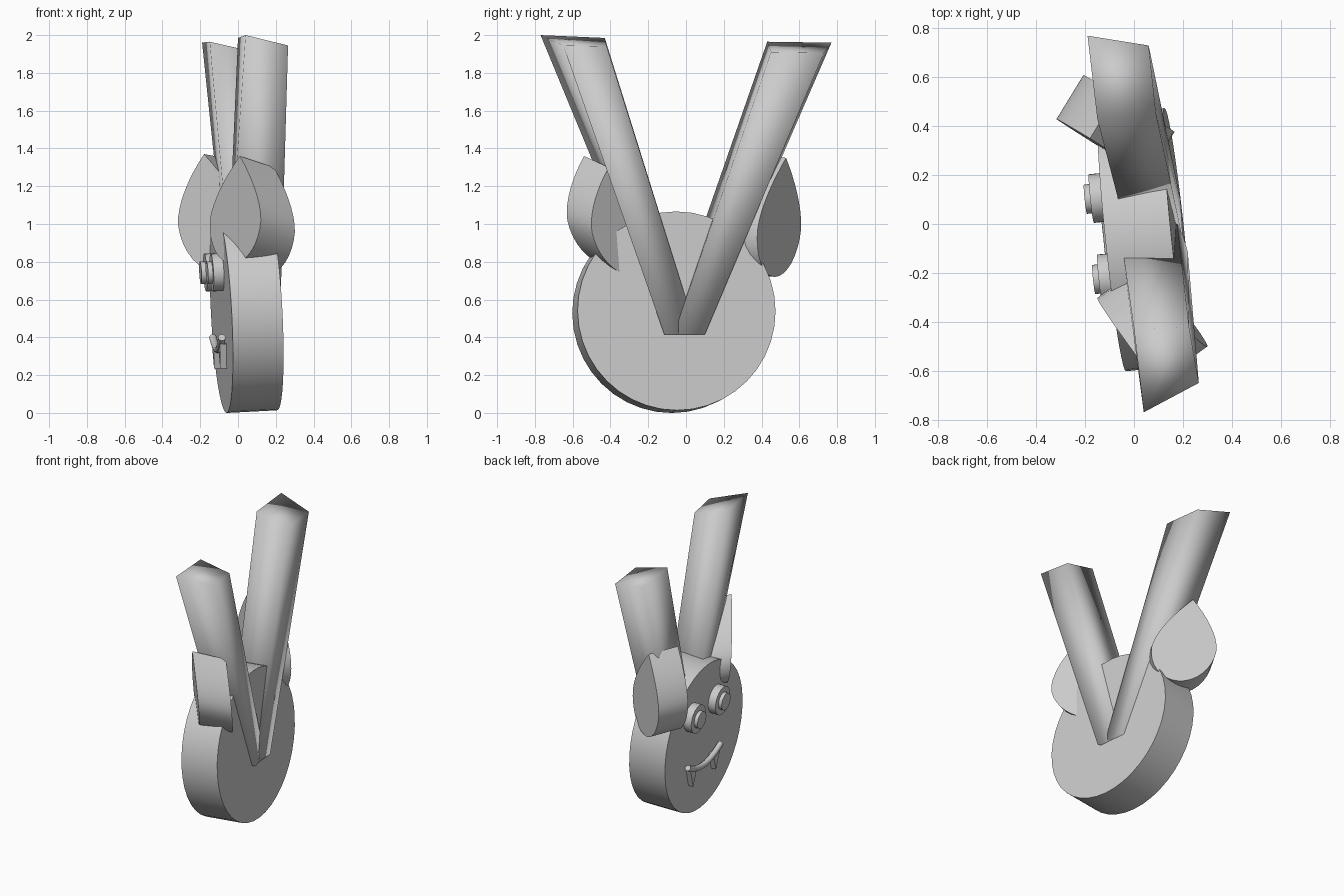
import bpy, bmesh, math
from mathutils import Matrix, Vector

if "Cube" in bpy.data.objects:
    bpy.data.objects.remove(bpy.data.objects["Cube"])

mat = bpy.data.materials.new("light_grey")
mat.diffuse_color = (0.6, 0.6, 0.6, 1)
mat.use_nodes = True
mat.node_tree.nodes["Principled BSDF"].inputs["Base Color"].default_value = mat.diffuse_color

# frame of the tilted head disc: local x runs through its thickness
FRAME = (Matrix.Translation((0.18, -0.05, 0.54))
         @ Matrix.Rotation(math.radians(6), 4, 'Z')
         @ Matrix.Rotation(math.radians(-3), 4, 'Y'))
FACE = -0.27


def finish(name, bm, smooth=40):
    bmesh.ops.recalc_face_normals(bm, faces=bm.faces)
    me = bpy.data.meshes.new(name)
    bm.to_mesh(me)
    bm.free()
    ob = bpy.data.objects.new(name, me)
    bpy.context.collection.objects.link(ob)
    me.materials.append(mat)
    bpy.ops.object.select_all(action='DESELECT')
    bpy.context.view_layer.objects.active = ob
    ob.select_set(True)
    if smooth >= 180:
        bpy.ops.object.shade_smooth()
    elif smooth:
        bpy.ops.object.shade_smooth_by_angle(angle=math.radians(smooth))
    return ob


def loft(name, ring_a, ring_b, smooth):
    """Closed solid between two matching outlines."""
    bm = bmesh.new()
    a = [bm.verts.new(p) for p in ring_a]
    b = [bm.verts.new(p) for p in ring_b]
    n = len(a)
    for i in range(n):
        j = (i + 1) % n
        bm.faces.new((a[i], a[j], b[j], b[i]))
    bm.faces.new(a[::-1])
    bm.faces.new(b)
    return finish(name, bm, smooth)


def disc(name, x0, x1, y, z, r, n):
    """Cylinder along the head's thickness."""
    def ring(x):
        return [FRAME @ Vector((x, y + r * math.cos(2 * math.pi * i / n),
                                z + r * math.sin(2 * math.pi * i / n))) for i in range(n)]
    return loft(name, ring(x0), ring(x1), 40)


# head
disc("head", FACE, 0, 0, 0, 0.527, 40)

# eyes and pupils
for side, y in (("front", -0.14), ("back", 0.19)):
    disc(side + "_eye", FACE - 0.055, FACE + 0.02, y, 0.22, 0.1, 32)
    disc(side + "_pupil", FACE - 0.08, FACE, y, 0.22, 0.06, 32)

# smiling mouth tube
bm = bmesh.new()
rings = []
for i in range(17):
    t = i / 8 - 1
    c = Vector((FACE - 0.025, 0.025 + 0.225 * t, -0.19 + 0.065 * t * t))
    across = Vector((0, -0.13 * t, 0.225)).normalized()
    rings.append([bm.verts.new(FRAME @ (c + 0.02 * (Vector((math.cos(a), 0, 0)) + across * math.sin(a))))
                  for a in (k * math.pi / 5 for k in range(10))])
for a, b in zip(rings, rings[1:]):
    for k in range(10):
        bm.faces.new((a[k], a[(k + 1) % 10], b[(k + 1) % 10], b[k]))
bm.faces.new(rings[0])
bm.faces.new(rings[-1])
finish("mouth", bm)

# fangs
for side, y in (("front", -0.13), ("back", 0.18)):
    tri = [(y - 0.045, -0.16), (y + 0.045, -0.16), (y, -0.29)]
    loft(side + "_fang", [FRAME @ Vector((FACE - 0.035, *p)) for p in tri],
         [FRAME @ Vector((FACE + 0.01, *p)) for p in tri], 0)

# long square horns, smooth shaded, spreading in a V
loft("front_horn",
     [(0.0, -0.115, 0.415), (0.22, -0.115, 0.415), (0.17, 0.06, 0.415), (-0.07, 0.06, 0.415)],
     [(0.04, -0.77, 2.0), (0.265, -0.65, 1.945), (0.225, -0.42, 1.94), (0.0, -0.43, 1.985)], 180)
loft("back_horn",
     [(-0.03, 0.1, 0.415), (0.19, 0.1, 0.415), (0.2, -0.065, 0.415), (-0.01, -0.11, 0.415)],
     [(-0.19, 0.77, 1.96), (0.06, 0.73, 1.905), (0.09, 0.45, 1.91), (-0.15, 0.43, 1.965)], 180)


def ear(name, bottom, tip, wide, depth):
    """Thick teardrop: wide is the half width vector, depth the thickness."""
    bottom, tip, wide, depth = map(Vector, (bottom, tip, wide, depth))
    prof = []
    for i in range(1, 9):
        a = math.pi / 2 * i / 8
        prof.append((0.4 * (1 - math.cos(a)), math.sin(a)))
    for i in range(1, 8):
        u = i / 8
        prof.append((0.4 + 0.6 * u, 1 - u ** 1.6))
    pts = ([(0, 0)] + prof + [(1, 0)] + [(t, -w) for t, w in reversed(prof)])
    ring = [bottom.lerp(tip, t) + wide * w for t, w in pts]
    loft(name, ring, [p + depth for p in ring], 40)


# ears
ear("front_ear", (-0.03, -0.42, 0.79), (0.01, -0.54, 1.36), (0.135, -0.16, 0), (0.18, 0.13, -0.06))
ear("back_ear", (-0.1, 0.29, 0.74), (-0.18, 0.35, 1.37), (0.185, -0.115, 0), (0.11, 0.18, -0.02))
